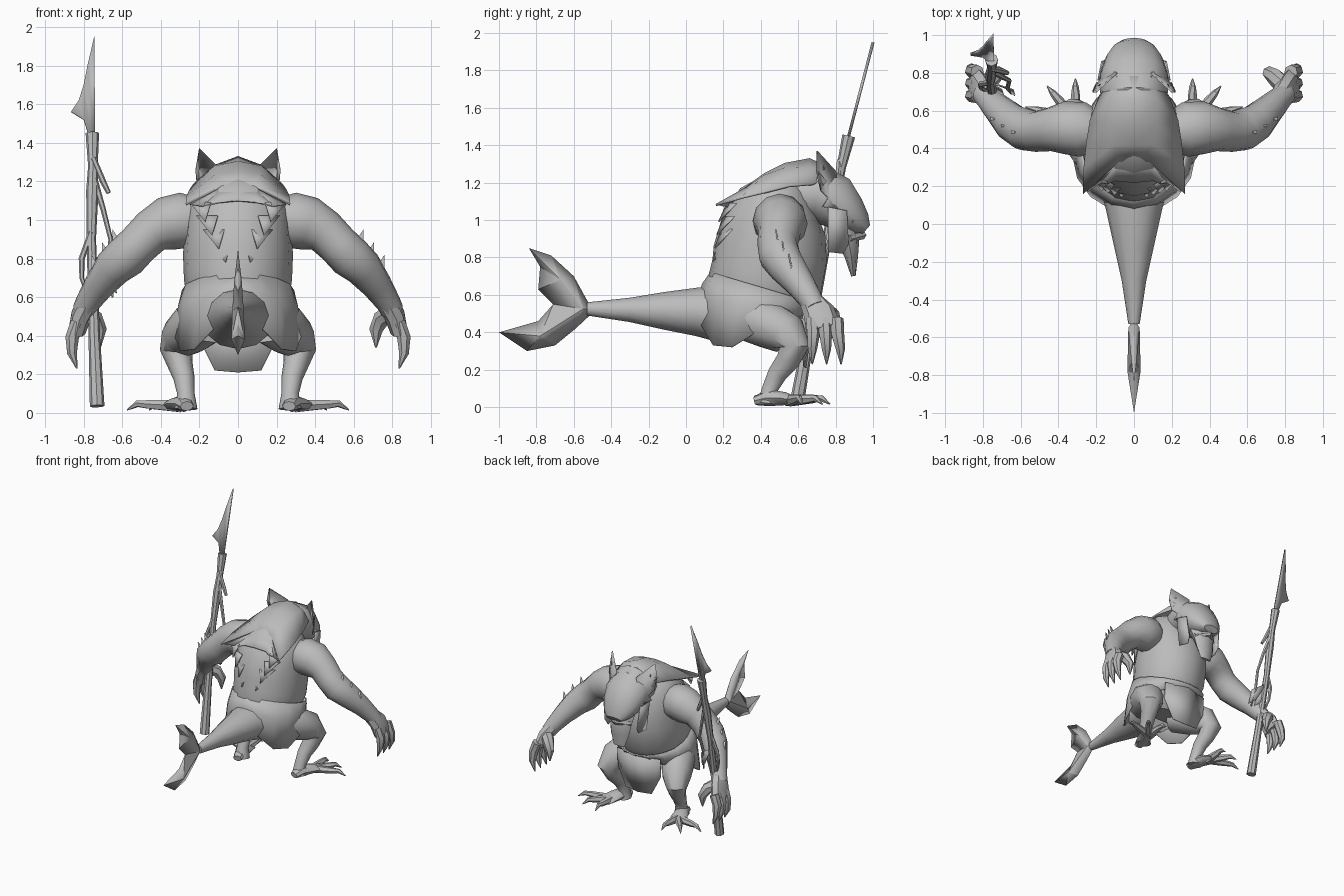
import bpy, bmesh, math
from mathutils import Vector

default_cube = bpy.data.objects.get("Cube")
if default_cube:
    bpy.data.objects.remove(default_cube, do_unlink=True)

grey = bpy.data.materials.new("plain grey")
grey.use_nodes = True
colour = (.5, .5, .5, 1)
grey.diffuse_color = colour
grey.node_tree.nodes["Principled BSDF"].inputs["Base Color"].default_value = colour
X_AXIS, Y_AXIS = Vector((1, 0, 0)), Vector((0, 1, 0))


def finish(name, bm, mirror=False, thickness=0, angle=40):
    bmesh.ops.recalc_face_normals(bm, faces=bm.faces)
    mesh = bpy.data.meshes.new(name)
    bm.to_mesh(mesh)
    bm.free()
    mesh.materials.append(grey)
    obj = bpy.data.objects.new(name, mesh)
    bpy.context.collection.objects.link(obj)
    bpy.ops.object.select_all(action='DESELECT')
    obj.select_set(True)
    bpy.context.view_layer.objects.active = obj
    bpy.ops.object.shade_smooth_by_angle(angle=math.radians(angle))
    if mirror:
        obj.modifiers.new("Mirror", 'MIRROR').use_clip = True
    if thickness:
        solid = obj.modifiers.new("Solidify", 'SOLIDIFY')
        solid.thickness, solid.offset = thickness, 0
    return obj


def loft(name, rings, sides=10, mirror=False, ref=X_AXIS):
    """Skin elliptical rings (x, y, z, side radius, depth radius) along a path."""
    bm = bmesh.new()
    centres = [Vector(r[:3]) for r in rings]
    loops = []
    for i, ring in enumerate(rings):
        tangent = (centres[min(i + 1, len(rings) - 1)] - centres[max(i - 1, 0)]).normalized()
        side = (ref - tangent * ref.dot(tangent)).normalized()
        depth = tangent.cross(side)
        ra, rb = ring[3], ring[-1]
        loop = []
        for k in range(sides):
            a = math.tau * k / sides
            loop.append(bm.verts.new(centres[i] + side * ra * math.cos(a) + depth * rb * math.sin(a)))
        loops.append(loop)
    for low, high in zip(loops, loops[1:]):
        for k in range(sides):
            j = (k + 1) % sides
            bm.faces.new((low[k], low[j], high[j], high[k]))
    bm.faces.new(loops[0])
    bm.faces.new(loops[-1])
    return finish(name, bm, mirror)


def plate(name, points, mirror=False, thickness=.008):
    bm = bmesh.new()
    bm.faces.new([bm.verts.new(p) for p in points])
    bmesh.ops.triangulate(bm, faces=bm.faces)
    return finish(name, bm, mirror, thickness, 20)


# Torso with round belly and hunched shoulders
loft("torso", [(0, .33, .43, .17, .18), (0, .36, .56, .26, .27), (0, .43, .69, .28, .305),
               (0, .45, .82, .285, .305), (0, .47, .97, .275, .28), (0, .50, 1.09, .26, .225),
               (0, .55, 1.18, .19, .14), (0, .57, 1.22, .09, .06)], 16)

# Tail and its upright two lobed fin
loft("tail", [(0, .25, .49, .19, .16), (0, .06, .51, .145, .13), (0, -.12, .515, .105, .10),
              (0, -.3, .52, .065, .065), (0, -.53, .525, .03, .035)], 12)
half_fin = [(-.5, .525), (-.52, .555), (-.60, .70), (-.72, .81), (-.84, .85), (-.78, .75),
            (-.79, .63), (-.71, .55), (-.79, .46), (-1, .40), (-.85, .30), (-.70, .33),
            (-.59, .42), (-.52, .485)]
bm = bmesh.new()
rim = [bm.verts.new((0, y, z)) for y, z in half_fin]
ridge = {k: bm.verts.new((x, y, z)) for k, x, y, z in
         (("root", .03, -.55, .525), ("upper", .02, -.67, .68), ("lower", .035, -.78, .38))}
zones = ["root"] * 2 + ["upper"] * 5 + ["lower"] * 5 + ["root"] * 2
for i, zone in enumerate(zones):
    nxt = (i + 1) % len(zones)
    bm.faces.new((rim[i], rim[nxt], ridge[zone]))
    if {zone, zones[nxt]} == {"upper", "lower"}:
        bm.faces.new((ridge["upper"], rim[nxt], ridge["root"]))
        bm.faces.new((ridge["root"], rim[nxt], ridge["lower"]))
    elif zones[nxt] != zone:
        bm.faces.new((ridge[zone], rim[nxt], ridge[zones[nxt]]))
finish("tail_fin", bm, True, angle=5)

# Hide skirt, open above the tail and shorter at the front
bm = bmesh.new()
hem_heights = [.54, .44, .33, .32, .39, .43, .47, .50, .51]
rows = []
for t in (0, .35, 1):
    row = []
    for k, hem in enumerate(hem_heights):
        a = math.pi * k / (len(hem_heights) - 1)
        flare = math.sqrt(t)
        waist = .635 + .085 * math.cos(a)
        row.append(bm.verts.new((math.sin(a) * (.285 + .035 * flare),
                                 .42 - .06 * flare - math.cos(a) * (.285 + .015 * flare),
                                 waist + (hem - waist) * t)))
    rows.append(row)
for upper, lower in zip(rows, rows[1:]):
    for k in range(len(upper) - 1):
        bm.faces.new((upper[k], upper[k + 1], lower[k + 1], lower[k]))
finish("skirt", bm, True, .012)
plate("loincloth", [(0, .68, .53), (.2, .63, .53), (.2, .62, .38), (.12, .63, .22), (0, .64, .21)], True)

# Bent legs, feet and clawed toes
loft("legs", [(.15, .30, .48, .12), (.22, .42, .45, .135), (.29, .54, .39, .115), (.32, .58, .32, .085),
              (.30, .545, .25, .066), (.28, .49, .18, .055), (.27, .45, .10, .045),
              (.27, .44, .02, .06)], 10, True)
loft("feet", [(.265, .37, .035, .035, .025), (.28, .44, .05, .05, .045), (.31, .53, .045, .065, .035),
              (.34, .6, .03, .07, .02)], 8, True)
for name, tip in (("inner", (.31, .77)), ("middle", (.46, .73)), ("outer", (.575, .62))):
    base = Vector((.31, .55, .035))
    end = Vector((*tip, .05))
    mid = base.lerp(end, .6)
    claw = base.lerp(end, .8)
    loft(name + "_toes", [(*base, .034), (*mid, .024), (*claw, .018), (end.x, end.y, .015, .003)], 6, True,
         Vector((.7, -.7, .1)))

# Heavy arms
loft("arms", [(.19, .49, 1.02, .10), (.27, .50, 1.00, .145), (.37, .51, .98, .14), (.45, .50, .94, .115),
              (.52, .49, .87, .108), (.58, .50, .81, .112), (.65, .54, .75, .10), (.72, .61, .66, .08),
              (.78, .67, .57, .064), (.80, .69, .53, .06)], 12, True, Y_AXIS)

# Hands with drooping clawed fingers
loft("palms", [(.77, .66, .58, .06, .058), (.81, .71, .51, .085, .055), (.835, .735, .42, .095, .045)],
     8, True, Y_AXIS)
for i, name in enumerate(("rear", "centre", "fore")):
    y = .675 + .065 * i
    loft(name + "_fingers", [(.83, y, .47, .038), (.86, y + .005, .39, .036),
                             (.86, y + .01 * i, .31, .026), (.835, y + .012 * i, .23, .004)], 7, True, Y_AXIS)
loft("thumbs", [(.80, .72, .52, .05), (.745, .78, .49, .046), (.715, .80, .43, .036), (.715, .80, .34, .005)],
     7, True, Y_AXIS)

# Flat spines along the outer forearms
for i in range(3):
    x, y, z = .58 + .055 * i, .50 + .035 * i, .84 - .065 * i
    plate("forearm_spines", [(x, y, z), (x + .07, y - .02, z + .11), (x + .07, y, z), (x + .06, y + .02, z - .08)],
          True)

# Mantle of hide over the shoulders, with a notch behind the neck
bm = bmesh.new()
ridge_line = [(0, .33, 1.18), (0, .42, 1.245), (0, .53, 1.30), (0, .66, 1.325), (0, .78, 1.27)]
inner_line = [(.08, .33, 1.175), (.11, .42, 1.235), (.12, .53, 1.275), (.12, .66, 1.28), (.09, .78, 1.24)]
outer_line = [(.27, .16, 1.08), (.265, .30, 1.12), (.25, .43, 1.15), (.23, .55, 1.18), (.18, .68, 1.19)]
lines = [[bm.verts.new(p) for p in line] for line in (ridge_line, inner_line, outer_line)]
for a, b in zip(lines, lines[1:]):
    for k in range(len(a) - 1):
        bm.faces.new((a[k], a[k + 1], b[k + 1], b[k]))
finish("mantle", bm, True, .012)
plate("mantle_fringe", [(0, .34, 1.18), (.08, .33, 1.17), (.25, .17, 1.08), (.18, .22, 1.07),
                        (.14, .21, 1.08), (.1, .23, 1.09), (0, .22, 1.1)], True)

# Overlapping pointed scales down the back
for i in range(4):
    z = 1.03 - .07 * i
    x = .20 - .035 * i
    plate("back_scales", [(x + .05, .27 - .01 * i, z + .06), (x - .06, .22 - .015 * i, z + .06),
                          (x - .03, .175 - .01 * i, z - .04)], True)

# Hooded head sloping forward, with brow, lips and hanging jaw
loft("head", [(0, .58, 1.13, .15, .13), (0, .70, 1.15, .18, .155), (0, .79, 1.10, .18, .15),
              (0, .87, 1.03, .155, .11), (0, .93, .98, .115, .07), (0, .965, .95, .07, .03)], 14)
loft("brow", [(-.12, .88, 1.0, .02), (-.06, .935, 1.01, .025), (.06, .935, 1.01, .025), (.12, .88, 1.0, .02)],
     6, False, Y_AXIS)
loft("lower_lip", [(-.09, .87, .90, .02), (0, .94, .92, .025), (.09, .87, .90, .02)], 6, False, Y_AXIS)
loft("jaw", [(0, .83, .98, .11, .07), (0, .87, .89, .10, .06), (0, .885, .80, .085, .035),
             (0, .895, .70, .05, .012)], 8)
plate("cheek_flaps", [(.19, .76, 1.07), (.17, .86, 1.05), (.15, .87, .87), (.14, .84, .82), (.16, .76, .83)], True)

# Jagged fins beside the head
plate("head_fins", [(.09, .80, 1.26), (.2, .70, 1.37), (.175, .74, 1.27), (.22, .70, 1.26), (.195, .75, 1.21),
                    (.21, .72, 1.16), (.18, .76, 1.12), (.19, .73, 1.07), (.16, .82, 1.06)], True)

# Spear shaft, blade and hanging bindings
loft("spear_shaft", [(-.73, .595, .035, .038), (-.745, .66, .4, .03), (-.76, .755, .9, .024),
                     (-.755, .80, 1.15, .032), (-.752, .83, 1.28, .025), (-.755, .87, 1.45, .035)], 8)
outline = [(-.745, 1.95), (-.74, 1.43), (-.775, 1.44), (-.8, 1.52), (-.865, 1.56), (-.825, 1.62),
           (-.8, 1.7), (-.78, 1.8)]
plate("spear_blade", [(x, .87 + (z - 1.45) * .26, z) for x, z in outline], False, .016)
loft("short_binding", [(-.75, .82, 1.32, .015), (-.70, .81, 1.2, .016), (-.67, .8, 1.14, .012)], 6)
loft("long_binding", [(-.75, .81, 1.22, .02), (-.70, .78, 1.06, .014), (-.66, .76, .9, .012),
                      (-.67, .72, .75, .012), (-.65, .69, .6, .006)], 6)
loft("rear_binding", [(-.76, .75, .94, .015), (-.81, .74, .8, .016), (-.81, .72, .7, .012),
                      (-.77, .7, .58, .008)], 6)
for x in (-.70, -.64):
    plate("cloth_strip", [(-.76, .75, .82), (x, .71, .74), (x + .01, .68, .62), (x - .04, .72, .66)])
